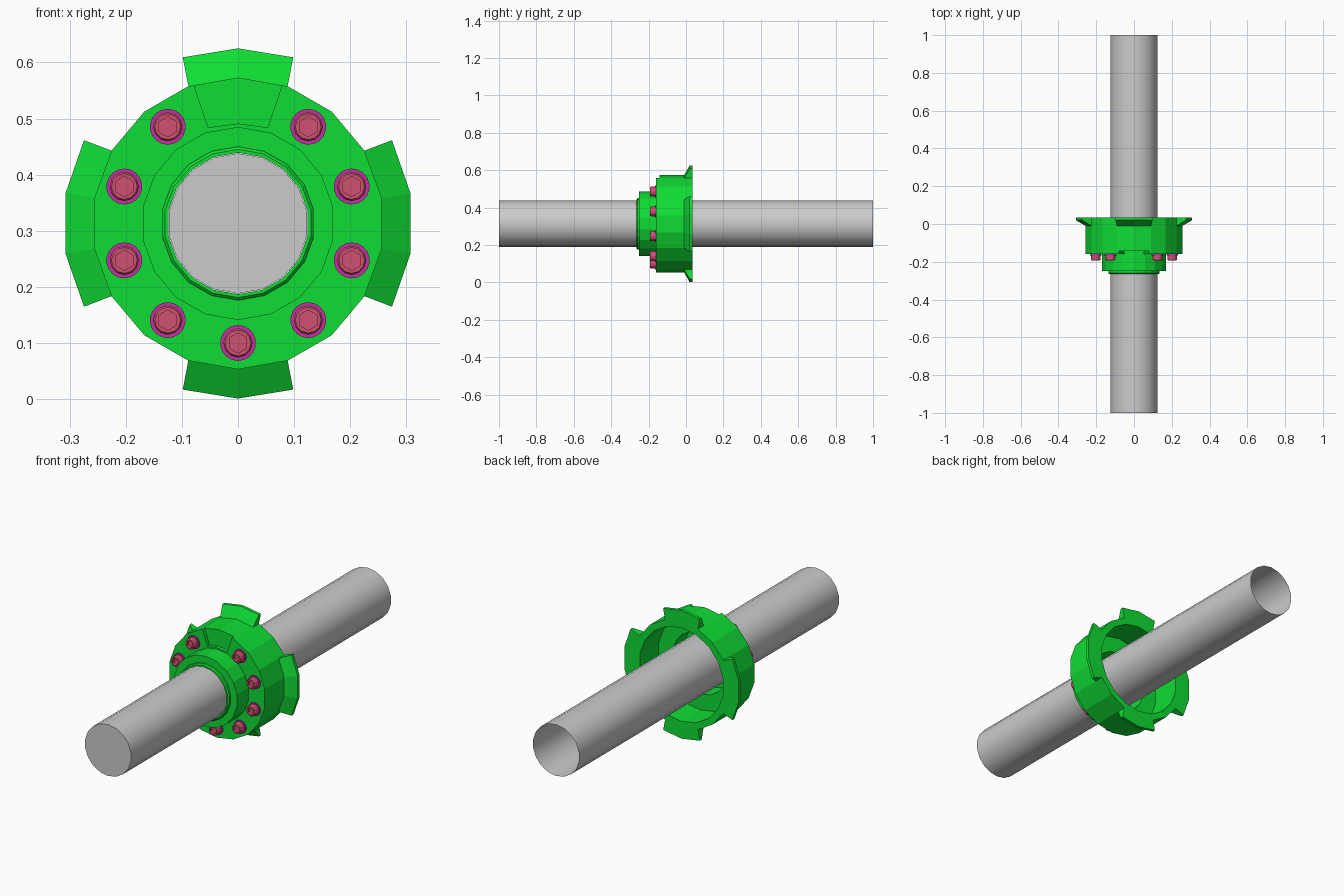
import bpy, bmesh
from math import sin, cos, radians, pi

if "Cube" in bpy.data.objects:
    bpy.data.objects.remove(bpy.data.objects["Cube"])

AXIS_Z = 0.313


def material(name, rgb):
    m = bpy.data.materials.new(name)
    m.use_nodes = True
    m.diffuse_color = (*rgb, 1)
    m.node_tree.nodes["Principled BSDF"].inputs["Base Color"].default_value = (*rgb, 1)
    return m


GREEN = material("green paint", (0.005, 0.72, 0.035))
GREY = material("grey steel", (0.6, 0.6, 0.6))
MAGENTA = material("magenta washer", (0.55, 0.03, 0.36))
PINK = material("pink bolt", (0.62, 0.085, 0.16))


def polar(r, y, a):
    return (r * sin(a), y, r * cos(a))


def loft(name, rings, mat, closed, loop, caps=()):
    """Skin rings of points; closed joins last ring to first, loop closes each ring."""
    bm = bmesh.new()
    vs = [[bm.verts.new(p) for p in ring] for ring in rings]
    for i in range(len(vs) if closed else len(vs) - 1):
        a, b = vs[i], vs[(i + 1) % len(vs)]
        for j in range(len(a) if loop else len(a) - 1):
            k = (j + 1) % len(a)
            bm.faces.new((a[j], a[k], b[k], b[j]))
    for c in caps:
        bm.faces.new(vs[c])
    bmesh.ops.recalc_face_normals(bm, faces=bm.faces)
    mesh = bpy.data.meshes.new(name)
    bm.to_mesh(mesh)
    bm.free()
    mesh.materials.append(mat)
    return mesh


def place(name, mesh, x=0, z=0):
    ob = bpy.data.objects.new(name, mesh)
    ob.location = (x, 0, AXIS_Z + z)
    bpy.context.collection.objects.link(ob)
    return ob


def lathe(name, profile, mat, sides=18, closed=False, caps=()):
    rings = [[polar(r, y, 2 * pi * i / sides) for i in range(sides)] for r, y in profile]
    return loft(name, rings, mat, closed, True, caps)


# Shaft: tube closed at the front and open at the back
shaft = place("shaft", lathe("shaft", [(0.125, -1), (0.125, 1)], GREY, caps=(0,)))
bpy.context.view_layer.objects.active = shaft
shaft.select_set(True)
bpy.ops.object.shade_smooth_by_angle(angle=radians(35))
shaft.select_set(False)

# Housing: stepped hub in front, hollow cup behind
profile = [(0.126, -0.265), (0.132, -0.265), (0.137, -0.26), (0.137, -0.25),
           (0.172, -0.25), (0.172, -0.16), (0.26, -0.16), (0.26, 0.035),
           (0.228, 0.035), (0.228, -0.11), (0.15, -0.11), (0.15, -0.2), (0.126, -0.2)]
housing = place("housing", lathe("housing", profile, GREEN, closed=True))

# Shallow recess at the top of the front face
outline = [(-0.053, 0.171), (0, 0.178), (0.053, 0.171), (0.09, 0.28), (-0.09, 0.28)]
rings = [[(x, y, z) for x, z in outline] for y in (-0.2, -0.143)]
cutter = place("recess_cutter", loft("recess_cutter", rings, GREEN, False, True, (0, 1)))
cutter.hide_render = True
cutter.hide_viewport = True
cut = housing.modifiers.new("recess", "BOOLEAN")
cut.operation = "DIFFERENCE"
cut.solver = "EXACT"
cut.object = cutter

# Wedge tabs around the rear rim
tabs = {"top_tab": (0, 20), "left_tab": (90, 30), "bottom_tab": (180, 20), "right_tab": (270, 30)}
for name, (middle, half) in tabs.items():
    rings = []
    for step in range(-half, half + 1, 20):
        inner = radians(middle + step)
        taper = 1.6 if abs(step) == half else 0
        outer = radians(middle + step - taper * (1 if step > 0 else -1))
        rings.append([polar(0.257, -0.012, inner), polar(0.312, 0.02, outer),
                      polar(0.312, 0.035, outer), polar(0.257, 0.035, inner)])
    place(name, loft(name, rings, GREEN, False, True, (0, len(rings) - 1)))

# Bolt heads with hexagonal sockets on washers; the top position stays empty
SIDES = 12
head = []
for r, y, hexagonal in [(0.026, -0.16, 0), (0.026, -0.187, 0), (0.023, -0.192, 0),
                        (0.018, -0.192, 1), (0.018, -0.178, 1)]:
    head.append([polar(r * (cos(pi / 6) if hexagonal and i % 2 else 1), y, 2 * pi * i / SIDES)
                 for i in range(SIDES)])
bolt = loft("bolt", head, PINK, False, True, (0, 4))
washer = lathe("washer", [(0.032, -0.158), (0.032, -0.166)], MAGENTA, caps=(0, 1))
for n in range(1, 10):
    x, _, z = polar(0.213, 0, n * pi / 5)
    place(f"bolt_{n}", bolt, x, z)
    place(f"washer_{n}", washer, x, z)
